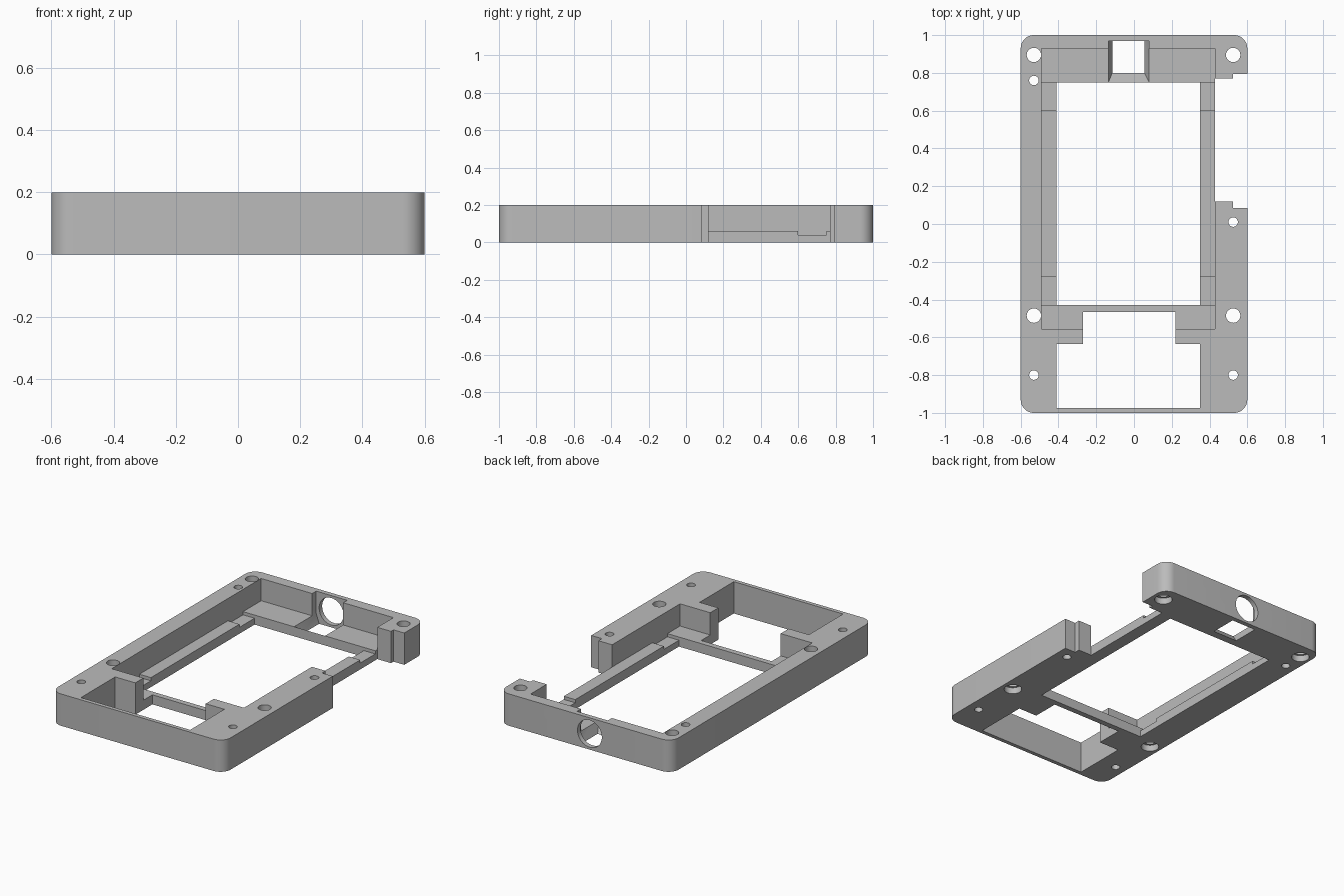
import bpy
import bmesh
from math import radians

cube = bpy.data.objects.get("Cube")
if cube:
    bpy.data.objects.remove(cube, do_unlink=True)

grey = bpy.data.materials.new("plain grey")
grey.use_nodes = True
grey.diffuse_color = (0.5, 0.5, 0.5, 1)
grey.node_tree.nodes["Principled BSDF"].inputs["Base Color"].default_value = (0.5, 0.5, 0.5, 1)

LOW, HIGH = -0.1, 0.3      # cutter reach beyond the bottom and the top
LEDGE, STEP = 0.06, 0.04   # ledge heights inside the recess
TOP = 0.2


def to_object(bm, name):
    bmesh.ops.recalc_face_normals(bm, faces=bm.faces)
    mesh = bpy.data.meshes.new(name)
    bm.to_mesh(mesh)
    bm.free()
    mesh.materials.append(grey)
    obj = bpy.data.objects.new(name, mesh)
    bpy.context.collection.objects.link(obj)
    return obj


def prism(name, lower, upper, z0, z1):
    """Box or frustum between two rectangles (x0, x1, y0, y1)."""
    bm = bmesh.new()
    rings = []
    for (x0, x1, y0, y1), z in ((lower, z0), (upper, z1)):
        rings.append([bm.verts.new((x, y, z))
                      for x, y in ((x0, y0), (x1, y0), (x1, y1), (x0, y1))])
    a, b = rings
    bm.faces.new(a[::-1])
    bm.faces.new(b)
    for i in range(4):
        j = (i + 1) % 4
        bm.faces.new((a[i], a[j], b[j], b[i]))
    return to_object(bm, name)


def cylinder(name, radius, depth, location, tilt=0):
    bpy.ops.mesh.primitive_cylinder_add(vertices=32, radius=radius, depth=depth,
                                        location=location, rotation=(tilt, 0, 0))
    obj = bpy.context.object
    obj.name = name
    return obj


# Rounded outer block
outline = (-0.6, 0.6, -1, 1)
frame = prism("case_frame", outline, outline, 0, TOP)
bm = bmesh.new()
bm.from_mesh(frame.data)
corners = [e for e in bm.edges if abs(e.verts[0].co.z - e.verts[1].co.z) > 0.1]
bmesh.ops.bevel(bm, geom=corners, offset=0.07, segments=10, profile=0.5, affect="EDGES")
bm.to_mesh(frame.data)
bm.free()


def cut(cutter):
    cutter.hide_render = True
    mod = frame.modifiers.new("cut", "BOOLEAN")
    mod.operation, mod.solver, mod.object = "DIFFERENCE", "EXACT", cutter
    bpy.context.view_layer.objects.active = frame
    bpy.ops.object.modifier_apply(modifier=mod.name)
    bpy.data.objects.remove(cutter, do_unlink=True)


def cut_box(name, rect, z0=LOW, z1=HIGH):
    cut(prism(name, rect, rect, z0, z1))


# Board recess, its window and the lower steps on the rails
cut_box("recess", (-0.49, 0.43, -0.555, 0.93), LEDGE)
cut_box("window", (-0.41, 0.35, -0.43, 0.75))
for y0, y1 in ((-0.43, -0.28), (0.6, 0.75)):
    cut_box("rail_step", (-0.49, 0.43, y0, y1), STEP)

# Front bay with the narrower slot behind it
cut_box("front_bay", (-0.41, 0.35, -0.975, -0.635))
cut_box("bay_slot", (-0.27, 0.22, -0.7, -0.465))

# Stepped opening in the left side wall
cut_box("side_opening", (0.43, 0.55, 0.12, 0.77))
cut_box("side_opening_outer", (0.525, 0.7, 0.085, 0.795))

# Flared pocket at the back and the round port through the wall
pocket = (-0.135, 0.08, 0.75, 0.97)
cut_box("back_pocket", pocket, LEDGE)
cut(prism("pocket_flare", (-0.115, 0.055, 0.8, 0.97), pocket, 0, LEDGE))
cut_box("pocket_floor", (-0.115, 0.055, 0.8, 0.97), LOW, 0.01)
cut(cylinder("port", 0.085, 0.2, (-0.03, 1, 0.1), radians(90)))

# Screw holes with counterbores below, then the small pin holes
for x in (-0.53, 0.525):
    for y in (-0.485, 0.895):
        cut(cylinder("screw_hole", 0.038, 1, (x, y, 0)))
        cut(cylinder("counterbore", 0.052, 0.08, (x, y, 0)))
for x, y in ((-0.53, 0.76), (0.525, 0.01), (-0.53, -0.8), (0.525, -0.8)):
    cut(cylinder("pin_hole", 0.025, 1, (x, y, 0)))

# Smooth the round walls, keep the edges sharp
for obj in bpy.context.selected_objects:
    obj.select_set(False)
frame.select_set(True)
bpy.context.view_layer.objects.active = frame
bpy.ops.object.shade_smooth_by_angle(angle=radians(30))
